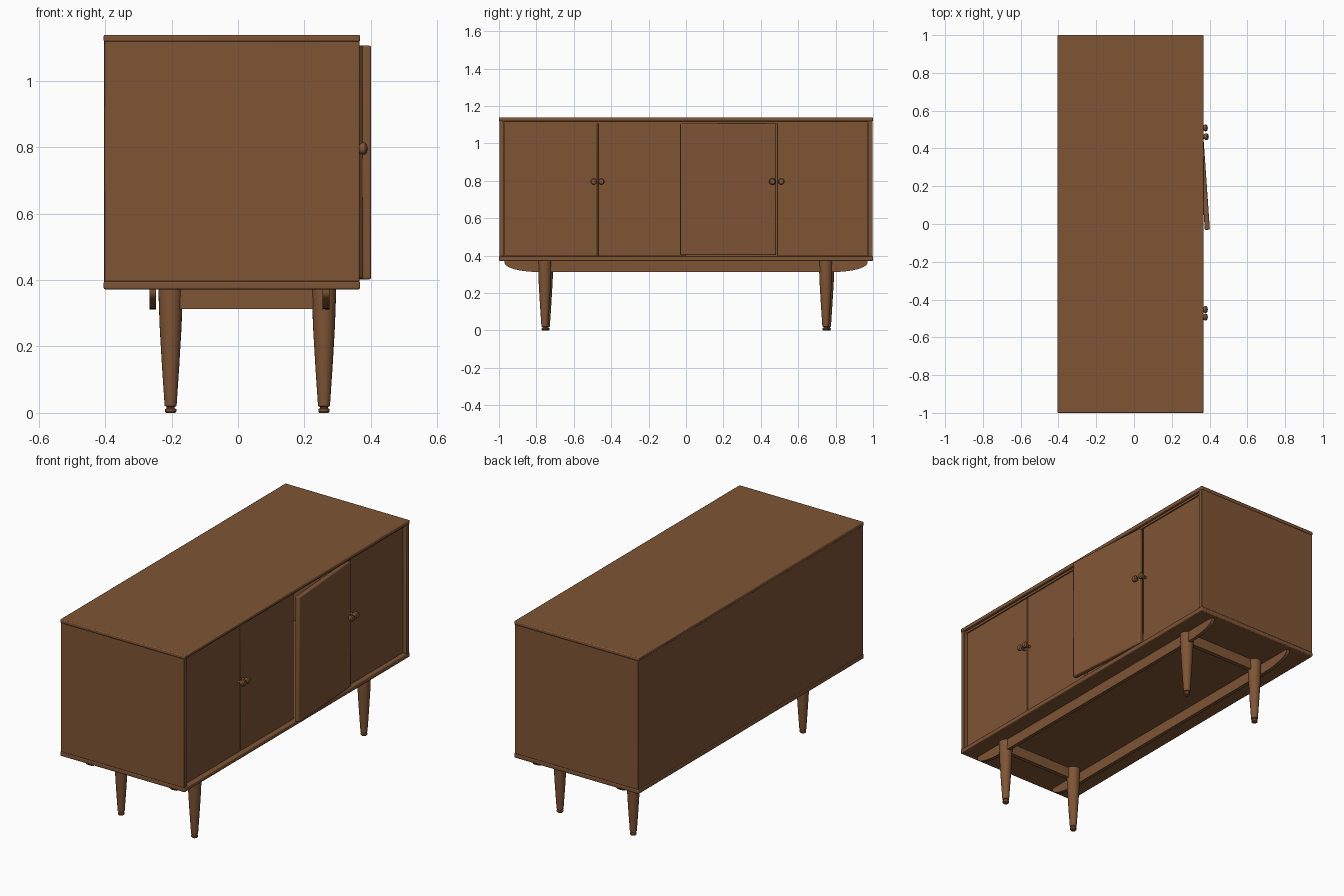
import bpy, bmesh, math
from mathutils import Matrix, Vector

if "Cube" in bpy.data.objects:
    bpy.data.objects.remove(bpy.data.objects["Cube"])

wood = bpy.data.materials.new("walnut_brown")
wood.diffuse_color = (0.212, 0.09, 0.036, 1)
wood.use_nodes = True
wood.node_tree.nodes["Principled BSDF"].inputs["Base Color"].default_value = wood.diffuse_color


def finish(bm, name, bevel=0.0, matrix=None):
    """Turn a bmesh into a shaded, optionally bevelled object."""
    bmesh.ops.recalc_face_normals(bm, faces=bm.faces)
    if matrix:
        bm.transform(matrix)
    me = bpy.data.meshes.new(name)
    bm.to_mesh(me)
    bm.free()
    me.materials.append(wood)
    ob = bpy.data.objects.new(name, me)
    bpy.context.collection.objects.link(ob)
    if bevel:
        m = ob.modifiers.new("edge", 'BEVEL')
        m.width, m.segments, m.limit_method = bevel, 2, 'ANGLE'
    bpy.ops.object.select_all(action='DESELECT')
    bpy.context.view_layer.objects.active = ob
    ob.select_set(True)
    bpy.ops.object.shade_smooth_by_angle(angle=math.radians(35))
    return ob


def box(name, x, y, z, bevel=0.0, matrix=None):
    """Box from (min, max) ranges."""
    bm = bmesh.new()
    bmesh.ops.create_cube(bm, size=1)
    for v in bm.verts:
        v.co = Vector([(r[0] + r[1]) / 2 + c * (r[1] - r[0])
                       for r, c in zip((x, y, z), v.co)])
    return finish(bm, name, bevel, matrix)


def lathe(name, profile, matrix, steps=24):
    """Spin (radius, z) points about z; zero radii close the ends."""
    bm = bmesh.new()
    vs = [bm.verts.new((r, 0, z)) for r, z in profile]
    edges = [bm.edges.new(p) for p in zip(vs, vs[1:])]
    bmesh.ops.spin(bm, geom=vs + edges, cent=(0, 0, 0), axis=(0, 0, 1),
                   angle=math.tau, steps=steps)
    bmesh.ops.remove_doubles(bm, verts=bm.verts, dist=1e-5)
    return finish(bm, name, 0, matrix)


# Cabinet shell
X0, X1 = -0.405, 0.368
box("top_panel", (X0, X1), (-1, 1), (1.118, 1.139), 0.005)
box("bottom_panel", (X0, X1), (-1, 1), (0.372, 0.397), 0.005)
for s, side in ((-1, "left"), (1, "right")):
    box(side + "_side_panel", (X0 + 0.002, X1 - 0.002),
        sorted((s * 0.972, s * 0.998)), (0.395, 1.12), 0.003)
box("back_panel", (X0 + 0.002, X0 + 0.022), (-0.975, 0.975), (0.395, 1.12))
box("top_lip", (0.29, 0.352), (-0.973, 0.973), (1.106, 1.119))

# Doors: three closed, one swung slightly open
DOOR_X = 0.345
closed = [("door_1", -0.971, -0.474), ("door_2", -0.470, 0.0),
          ("door_4", 0.487, 0.971)]
for name, a, b in closed:
    box(name, (DOOR_X - 0.025, DOOR_X), (a, b), (0.398, 1.107), 0.002)
swing = Matrix.Translation((0.366, 0.482, 0)) @ Matrix.Rotation(math.radians(-4), 4, 'Z')
swing = Matrix.Translation((0.366, 0.482, 0)) @ Matrix.Rotation(math.radians(4), 4, 'Z')
box("open_door", (-0.027, 0), (-0.513, 0), (0.402, 1.106), 0.006, swing)

# Round door knobs, pointing to +x
knob = [(0, 0), (0.007, 0), (0.006, 0.014), (0.012, 0.02), (0.018, 0.03),
        (0.018, 0.037), (0.013, 0.043), (0, 0.046)]
turn = Matrix.Rotation(math.radians(90), 4, 'Y')
for i, (x, y) in enumerate(((DOOR_X, -0.493), (DOOR_X, -0.453),
                            (0.350, 0.462), (DOOR_X, 0.509))):
    lathe(f"knob_{i + 1}", knob, Matrix.Translation((x, y, 0.796)) @ turn, 16)

# Long base rails with curved ends
for name, x in (("back_rail", -0.257), ("front_rail", 0.265)):
    curve = []
    for i in range(11):
        a = math.pi / 2 * i / 10
        curve.append((0.78 + 0.19 * math.cos(a), 0.362 - 0.05 * math.sin(a)))
    outline = [(0.97, 0.373)] + curve
    outline += [(-y, z) for y, z in reversed(outline)]
    bm = bmesh.new()
    face = bm.faces.new([bm.verts.new((x - 0.01, y, z)) for y, z in outline])
    ext = bmesh.ops.extrude_face_region(bm, geom=[face])
    bmesh.ops.translate(bm, vec=(0.02, 0, 0),
                        verts=[v for v in ext["geom"] if isinstance(v, bmesh.types.BMVert)])
    finish(bm, name)

# Cross rails between the legs
for s, side in ((-1, "left"), (1, "right")):
    box(side + "_cross_rail", (-0.20, 0.256), (s * 0.755 - 0.012, s * 0.755 + 0.012),
        (0.313, 0.373))

# Tapered turned legs with a grooved foot
leg = [(0, 0), (0.014, 0), (0.017, 0.004), (0.017, 0.011), (0.012, 0.014),
       (0.012, 0.018), (0.018, 0.021), (0.026, 0.14), (0.033, 0.26),
       (0.037, 0.373), (0, 0.373)]
for name, x, y in (("front_left_leg", 0.259, -0.755), ("front_right_leg", 0.259, 0.747),
                   ("back_left_leg", -0.203, -0.746), ("back_right_leg", -0.203, 0.757)):
    lathe(name, leg, Matrix.Translation((x, y, 0)))
